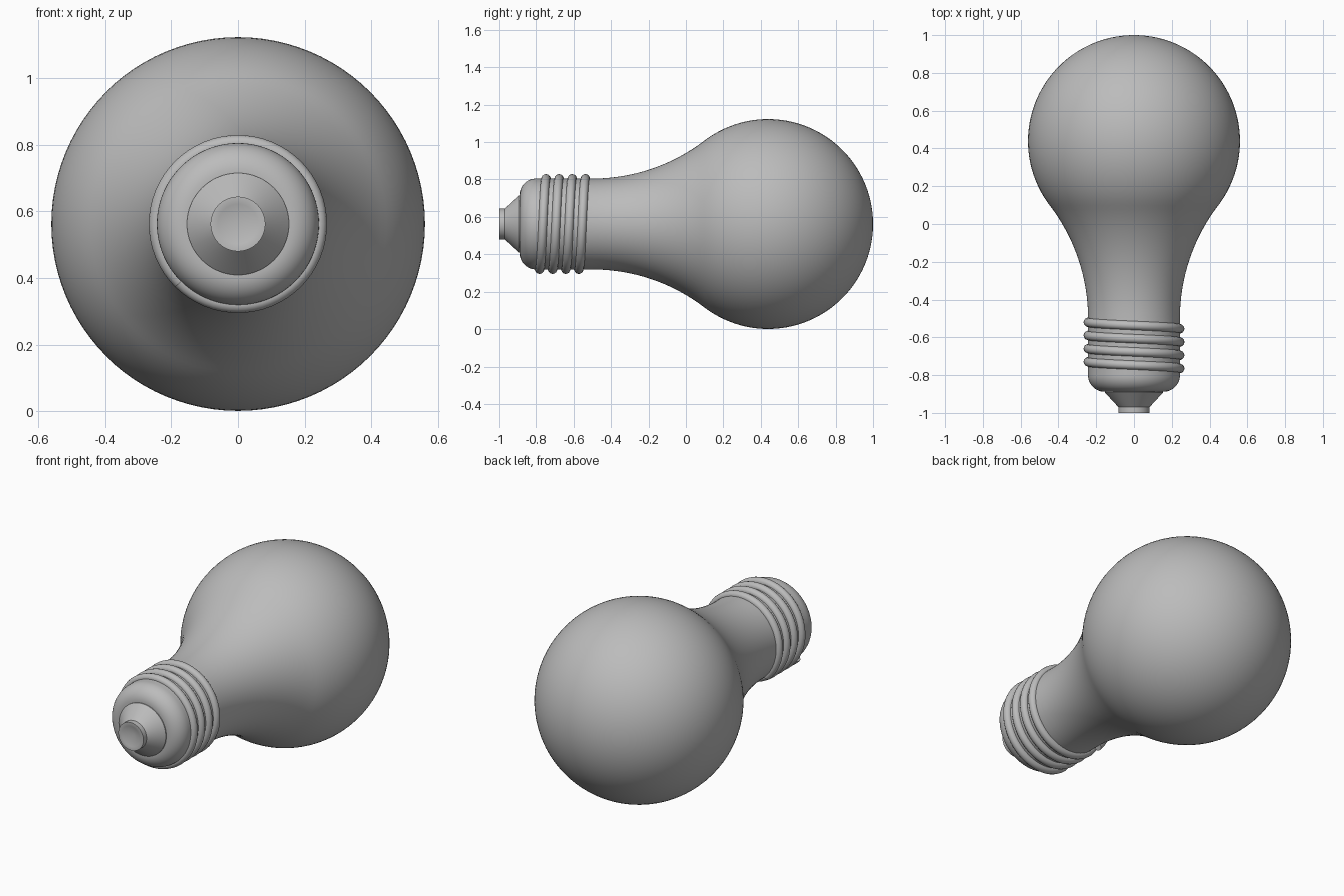
import bpy, bmesh
from math import sin, cos, pi, radians, atan2, sqrt
from mathutils import Vector, Matrix

cube = bpy.data.objects.get("Cube")
if cube:
    bpy.data.objects.remove(cube, do_unlink=True)

AXIS_Z = 0.562      # height of the bulb's long axis
BALL_Y, BALL_R = 0.439, 0.561
NECK_Y, NECK_R = -0.5, 0.243

grey = bpy.data.materials.new("plain grey")
grey.use_nodes = True
grey.diffuse_color = (0.5, 0.5, 0.5, 1)
grey.node_tree.nodes["Principled BSDF"].inputs["Base Color"].default_value = (0.5, 0.5, 0.5, 1)


def finish(name, bm):
    """Turn a bmesh into a smooth shaded object on the bulb's axis."""
    bmesh.ops.remove_doubles(bm, verts=bm.verts, dist=1e-5)
    bmesh.ops.recalc_face_normals(bm, faces=bm.faces)
    mesh = bpy.data.meshes.new(name)
    bm.to_mesh(mesh)
    bm.free()
    mesh.materials.append(grey)
    ob = bpy.data.objects.new(name, mesh)
    ob.location.z = AXIS_Z
    bpy.context.collection.objects.link(ob)
    bpy.ops.object.select_all(action='DESELECT')
    ob.select_set(True)
    bpy.context.view_layer.objects.active = ob
    bpy.ops.object.shade_smooth_by_angle(angle=radians(30))
    return ob


def lathe(name, profile, steps=96):
    """Spin a list of (y, radius) points around the y axis."""
    bm = bmesh.new()
    verts = [bm.verts.new((r, y, 0)) for y, r in profile]
    edges = [bm.edges.new(pair) for pair in zip(verts, verts[1:])]
    bmesh.ops.spin(bm, geom=verts + edges, cent=(0, 0, 0), axis=(0, 1, 0),
                   angle=2 * pi, steps=steps, use_duplicate=False)
    return finish(name, bm)


def arc(cy, cr, radius, start, end, count):
    """Points on a circle in the (y, radius) plane."""
    angles = [start + (end - start) * i / count for i in range(count + 1)]
    return [(cy + radius * cos(a), max(0, cr + radius * sin(a))) for a in angles]


# Glass: a ball blended into the neck by a tangent concave arc
run = BALL_Y - NECK_Y
sweep_r = (run**2 + NECK_R**2 - BALL_R**2) / (2 * (BALL_R - NECK_R))
meet = atan2(NECK_R + sweep_r, -run)
ball = arc(BALL_Y, 0, BALL_R, 0, meet, 40)
neck = arc(NECK_Y, NECK_R + sweep_r, sweep_r, meet - pi, -pi / 2, 24)
lathe("glass_bulb", ball + neck[1:])

# Screw base: straight sleeve with a rounded end
fillet = 0.087
sleeve_end = arc(-0.888 + fillet, NECK_R - fillet, fillet, pi / 2, pi, 12)
lathe("screw_base", [(NECK_Y, NECK_R)] + sleeve_end + [(-0.888, 0)])

# Insulator cone and the dimpled contact at the tip
lathe("insulator_cone", [(-0.88, 0), (-0.88, 0.153), (-0.893, 0.153), (-0.97, 0.082), (-0.97, 0.06)])
lathe("tip_contact", [(-0.965, 0.082), (-1, 0.082), (-1, 0.06), (-0.97, 0)])

# Screw thread: a capped tube following a four turn helix
TURNS, PITCH, TUBE_R, STEPS, SIDES = 4, 0.07, 0.024, 64, 14
bm = bmesh.new()
rings = []
for i in range(TURNS * STEPS + 1):
    turn = i / STEPS
    a = radians(225) - 2 * pi * turn
    out = Vector((cos(a), 0, sin(a)))
    centre = out * NECK_R + Vector((0, -0.511 - PITCH * turn, 0))
    ring = []
    for k in range(SIDES):
        b = 2 * pi * k / SIDES
        ring.append(bm.verts.new(centre + TUBE_R * (out * cos(b) + Vector((0, sin(b), 0)))))
    rings.append(ring)
for low, high in zip(rings, rings[1:]):
    for k in range(SIDES):
        n = (k + 1) % SIDES
        bm.faces.new((low[k], low[n], high[n], high[k]))
bm.faces.new(rings[0])
bm.faces.new(rings[-1])
finish("screw_thread", bm)
